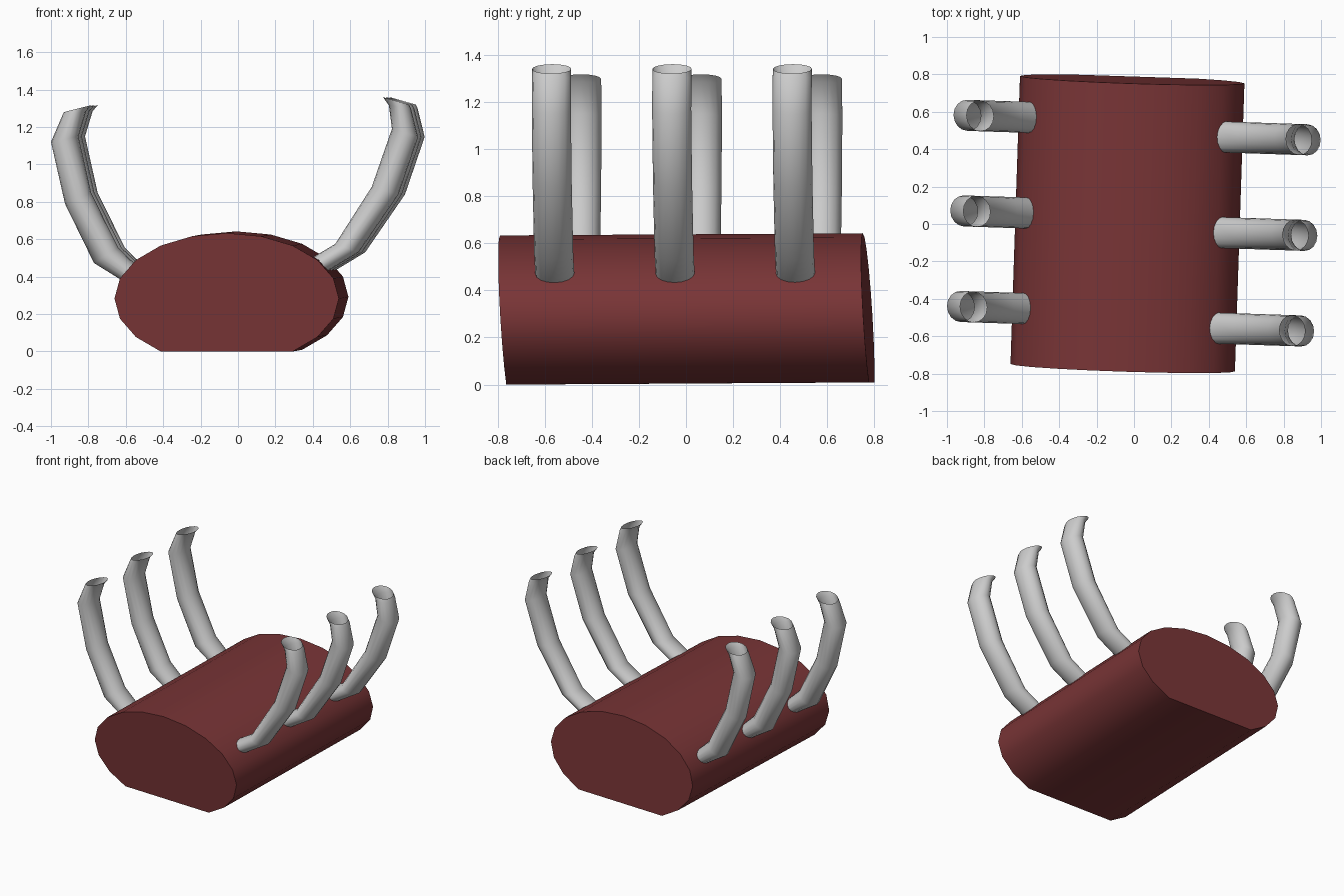
import bpy, bmesh, math

if "Cube" in bpy.data.objects:
    bpy.data.objects.remove(bpy.data.objects["Cube"])

YAW = -0.033          # slight turn of the whole model seen from above
TUBE_R = 0.083
SIDES = 16


def finish(name, bm, angle, mat=None):
    bmesh.ops.recalc_face_normals(bm, faces=bm.faces)
    me = bpy.data.meshes.new(name)
    bm.to_mesh(me)
    bm.free()
    ob = bpy.data.objects.new(name, me)
    bpy.context.collection.objects.link(ob)
    if mat:
        me.materials.append(mat)
    bpy.ops.object.select_all(action='DESELECT')
    ob.select_set(True)
    bpy.context.view_layer.objects.active = ob
    bpy.ops.object.shade_smooth_by_angle(angle=math.radians(angle))
    return ob


def loft(bm, rings):
    rows = [[bm.verts.new(p) for p in ring] for ring in rings]
    for a, b in zip(rows, rows[1:]):
        n = len(a)
        for i in range(n):
            bm.faces.new((a[i], a[(i + 1) % n], b[(i + 1) % n], b[i]))
    return rows


# Body: 20-sided oval with a flat underside, slightly skewed along its length
red = bpy.data.materials.new("dark_red")
red.diffuse_color = (0.19, 0.035, 0.037, 1)
red.use_nodes = True
red.node_tree.nodes["Principled BSDF"].inputs["Base Color"].default_value = red.diffuse_color
profile = [(0.6 * math.cos(math.radians(a)), 0.283 + 0.35 * math.sin(math.radians(a)))
           for a in range(-54, 235, 18)]


def body_ring(y):
    ring = []
    for x, z in profile:
        yy = y + YAW * x - 0.06 * (z - 0.31)
        ring.append((x - 0.035 - YAW * y, yy, z + 0.006 * (y + 0.77)))
    return ring


bm = bmesh.new()
ends = loft(bm, [body_ring(-0.77), body_ring(0.77)])
for end in ends:
    bm.faces.new(end)
finish("body", bm, 35, red)

# Ribs: each ring is given by its inner and outer point (x, z) on the front rib
right_rings = [(.36, .48, .43, .40), (.52, .575, .645, .53), (.715, .88, .858, .84),
               (.823, 1.19, .963, 1.147), (.807, 1.315, .925, 1.30), (.775, 1.36, .915, 1.32)]
left_rings = [(-.46, .38, -.54, .33), (-.64, .555, -.77, .473), (-.785, .848, -.925, .79),
              (-.853, 1.15, -1.0, 1.12), (-.812, 1.285, -.94, 1.26), (-.784, 1.317, -.93, 1.28)]


def rib(name, table, y0, shift):
    rings = []
    for xi, zi, xo, zo in table:
        ring = []
        for k in range(SIDES):
            t = 2 * math.pi * k / SIDES
            f = (1 + math.cos(t)) / 2
            x = xi + (xo - xi) * f
            z = zi + (zo - zi) * f
            y = y0 + YAW * (x - math.copysign(0.9, x)) + TUBE_R * math.sin(t)
            ring.append((x + shift, y, z))
        rings.append(ring)
    bm = bmesh.new()
    loft(bm, rings)
    finish(name, bm, 45)


for side, table, first in (("right", right_rings, -0.572), ("left", left_rings, -0.442)):
    for i, place in enumerate(("front", "middle", "back")):
        rib(f"{side}_{place}_rib", table, first + 0.511 * i, 0.0175 * i)
